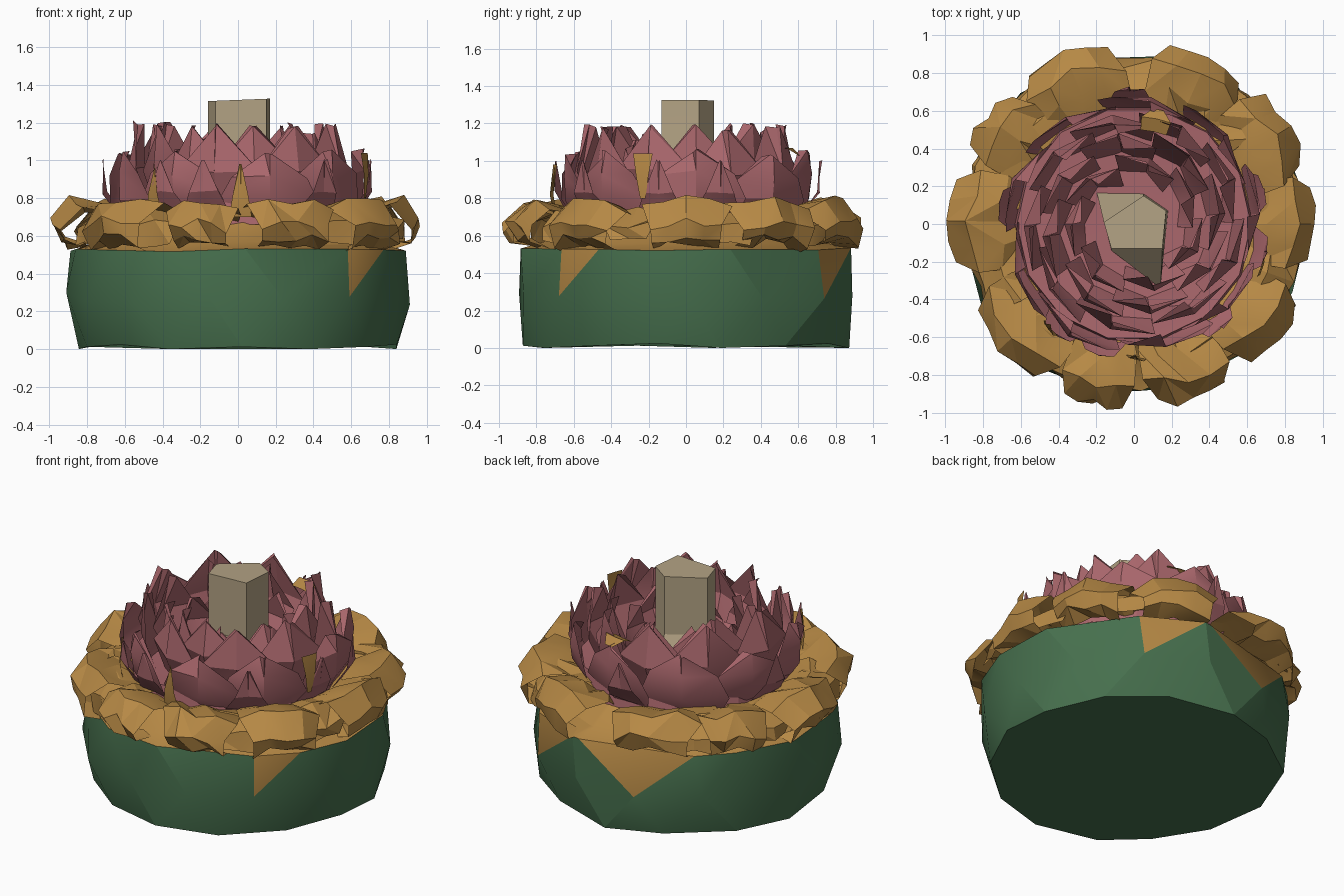
import bpy, bmesh, math, random
from mathutils import Vector

random.seed(7)
if "Cube" in bpy.data.objects:
    bpy.data.objects.remove(bpy.data.objects["Cube"], do_unlink=True)


def material(name, rgb):
    mat = bpy.data.materials.new(name)
    mat.use_nodes = True
    mat.diffuse_color = (*rgb, 1)
    mat.node_tree.nodes["Principled BSDF"].inputs["Base Color"].default_value = (*rgb, 1)
    return mat


GREEN = material("leaf green", (0.062, 0.16, 0.075))
TAN = material("golden tan", (0.47, 0.25, 0.06))
PINK = material("dusty pink", (0.4, 0.135, 0.15))
CREAM = material("cream", (0.45, 0.365, 0.23))


def polar(angle, radius, z):
    return Vector((radius * math.cos(angle), radius * math.sin(angle), z))


def wobble(amount):
    return random.uniform(-amount, amount)


def finish(name, bm, mats, angle=25):
    mesh = bpy.data.meshes.new(name)
    bm.to_mesh(mesh)
    bm.free()
    obj = bpy.data.objects.new(name, mesh)
    bpy.context.collection.objects.link(obj)
    for mat in mats:
        mesh.materials.append(mat)
    bpy.ops.object.select_all(action="DESELECT")
    obj.select_set(True)
    bpy.context.view_layer.objects.active = obj
    bpy.ops.object.shade_smooth_by_angle(angle=math.radians(angle))


def bridge(bm, low, high):
    """Quad band between two closed loops."""
    for k in range(len(low)):
        n = (k + 1) % len(low)
        bm.faces.new((low[k], low[n], high[n], high[k]))


def petal(bm, angle, rows, columns=2, cup=0.0, droop=0.0, jitter=0.0, lean=0.0):
    """Grid petal; each row is (radius, height, half width)."""
    grid = []
    for radius, z, half in rows:
        line = []
        for c in range(columns + 1):
            u = 2 * c / columns - 1
            r = radius + cup * u * u + lean * u + wobble(jitter)
            h = z - droop * u * u + wobble(jitter)
            line.append(bm.verts.new(polar(angle + u * half / radius, min(r, 0.995), h)))
        grid.append(line)
    for low, high in zip(grid, grid[1:]):
        for c in range(columns):
            a, b, d, e = low[c], low[c + 1], high[c + 1], high[c]
            if random.random() < 0.5:
                bm.faces.new((a, b, d)), bm.faces.new((a, d, e))
            else:
                bm.faces.new((a, b, e)), bm.faces.new((b, d, e))


# Green drum: staggered rings, a few downward facets left tan
SIDES = 14
STEP = math.tau / SIDES
START = math.radians(-49)
NUDGE = {0: 13, 1: 5, 4: 11, 5: 11, 6: -12, 7: 10}
rim_angles = [START + (k - 0.5) * STEP + math.radians(NUDGE.get(k, 0)) for k in range(SIDES)]
bm = bmesh.new()
bottom = [bm.verts.new(polar(START + (k - 0.5) * STEP + wobble(0.05), 0.86 + wobble(0.02),
                             0.012 * (k % 3))) for k in range(SIDES)]
middle = [bm.verts.new(polar(START + k * STEP, 0.91 + wobble(0.015), 0.27 + wobble(0.04)))
          for k in range(SIDES)]
top = [bm.verts.new(polar(a, 0.895 + wobble(0.012), 0.525 + wobble(0.012))) for a in rim_angles]
for k in range(SIDES):
    n = (k + 1) % SIDES
    bm.faces.new((bottom[k], bottom[n], middle[k]))
    bm.faces.new((middle[k], bottom[n], middle[n]))
    patch = bm.faces.new((middle[k], top[n], top[k]))
    patch.material_index = 1 if k in (0, 4, 6) else 0
    bm.faces.new((middle[k], middle[n], top[n]))
bm.faces.new(bottom[::-1])
rim = [v.co.copy() for v in top]
finish("drum_base", bm, [GREEN, TAN], 20)

# Tan collar rising from the drum rim to the flower
bm = bmesh.new()
loops = [[bm.verts.new(co) for co in rim]]
for r, z in ((0.76, 0.56), (0.62, 0.67), (0.4, 0.69)):
    loops.append([bm.verts.new(polar(a, r, z + wobble(0.01))) for a in rim_angles])
for low, high in zip(loops, loops[1:]):
    bridge(bm, low, high)
finish("collar", bm, [TAN])

# Crumpled tan petals that curl over the rim and back underneath
bm = bmesh.new()
for degrees, half in ((112, 0.29), (66, 0.27), (32, 0.27), (0, 0.25), (-38, 0.25),
                      (-71, 0.24), (-103, 0.2), (-137, 0.3), (179, 0.28), (144, 0.22)):
    rows = ((0.58, 0.7, 0.6), (0.72, 0.76, 0.9), (0.87, 0.79, 1.0),
            (0.98, 0.68, 0.8), (0.95, 0.59, 0.75), (0.83, 0.56, 0.7))
    petal(bm, math.radians(degrees), [(r, z, w * half) for r, z, w in rows], 4,
          cup=-0.02, droop=0.04, jitter=0.028, lean=0.015)
finish("tan_petals", bm, [TAN], 20)

# Smaller tan petals filling the gaps between them
bm = bmesh.new()
for degrees in (49, 16, -20, -54, -120, -158, 160, 128):
    petal(bm, math.radians(degrees),
          ((0.58, 0.71, 0.13), (0.74, 0.74, 0.16), (0.88, 0.66, 0.15), (0.9, 0.56, 0.1)),
          jitter=0.025)
finish("filler_tan_petals", bm, [TAN], 20)

# Pink bowl closing the inside of the flower
bm = bmesh.new()
loops = [[bm.verts.new(polar(k * STEP, r, z)) for k in range(SIDES)]
         for r, z in ((0.64, 0.66), (0.62, 0.78), (0.4, 0.76), (0.12, 0.76))]
for low, high in zip(loops, loops[1:]):
    bridge(bm, low, high)
finish("flower_bowl", bm, [PINK])

# Broad pointed pink petals nested in steep rings
pink_rings = (
    ("outer_pink_petals", 9, 0.0,
     ((0.6, 0.68, 0.22), (0.67, 0.79, 0.28), (0.68, 0.93, 0.21), (0.66, 1.05, 0.012))),
    ("second_pink_petals", 9, 0.5,
     ((0.5, 0.74, 0.2), (0.58, 0.94, 0.24), (0.54, 1.18, 0.012))),
    ("third_pink_petals", 8, 0.2,
     ((0.38, 0.74, 0.17), (0.48, 0.95, 0.22), (0.45, 1.17, 0.012))),
    ("inner_pink_petals", 7, 0.6,
     ((0.26, 0.74, 0.13), (0.36, 0.92, 0.18), (0.33, 1.09, 0.012))))
for name, count, offset, rows in pink_rings:
    bm = bmesh.new()
    for k in range(count):
        rise = wobble(0.025)
        shaped = [(r, z + rise * (z > 0.9), h) for r, z, h in rows]
        petal(bm, (k + offset + wobble(0.12)) * math.tau / count, shaped, 2,
              cup=-0.02, jitter=0.012, lean=0.03)
    finish(name, bm, [PINK], 28)

# Pink spikes splayed just outside the flower
bm = bmesh.new()
for degrees in (15, 92, 172, 235, 255, 310, 348):
    petal(bm, math.radians(degrees), ((0.64, 0.72, 0.13), (0.71, 0.83, 0.08), (0.72, 1.0, 0.008)),
          jitter=0.01)
finish("splayed_pink_spikes", bm, [PINK])

# Narrow tan slivers lying against the flower
bm = bmesh.new()
for degrees in (231, 271):
    petal(bm, math.radians(degrees),
          ((0.7, 0.7, 0.06), (0.72, 0.82, 0.04), (0.7, 0.98, 0.006)), lean=0.01)
petal(bm, math.radians(-19), ((0.71, 0.8, 0.015), (0.72, 0.92, 0.035), (0.71, 1.04, 0.055)))
petal(bm, math.radians(78), ((0.5, 1.04, 0.07), (0.57, 1.07, 0.08), (0.62, 1.03, 0.03)))
finish("tan_slivers", bm, [TAN])

# Cream five-sided post with an uneven foot
bm = bmesh.new()
outline = ((-0.16, 0.01), (-0.12, -0.13), (0.15, -0.13), (0.17, 0.07), (0.05, 0.15))
foot = [bm.verts.new(co) for co in ((-0.2, 0.18, 0.74), (-0.12, -0.14, 0.76), (0.14, -0.34, 0.88),
                                    (0.18, 0.07, 0.76), (0.05, 0.16, 0.76))]
neck = [bm.verts.new((x, y, 0.95)) for x, y in outline]
head = [bm.verts.new((x, y, 1.32 + 0.04 * x)) for x, y in outline]
bridge(bm, foot, neck)
bridge(bm, neck, head)
bm.faces.new(head)
finish("centre_post", bm, [CREAM])
